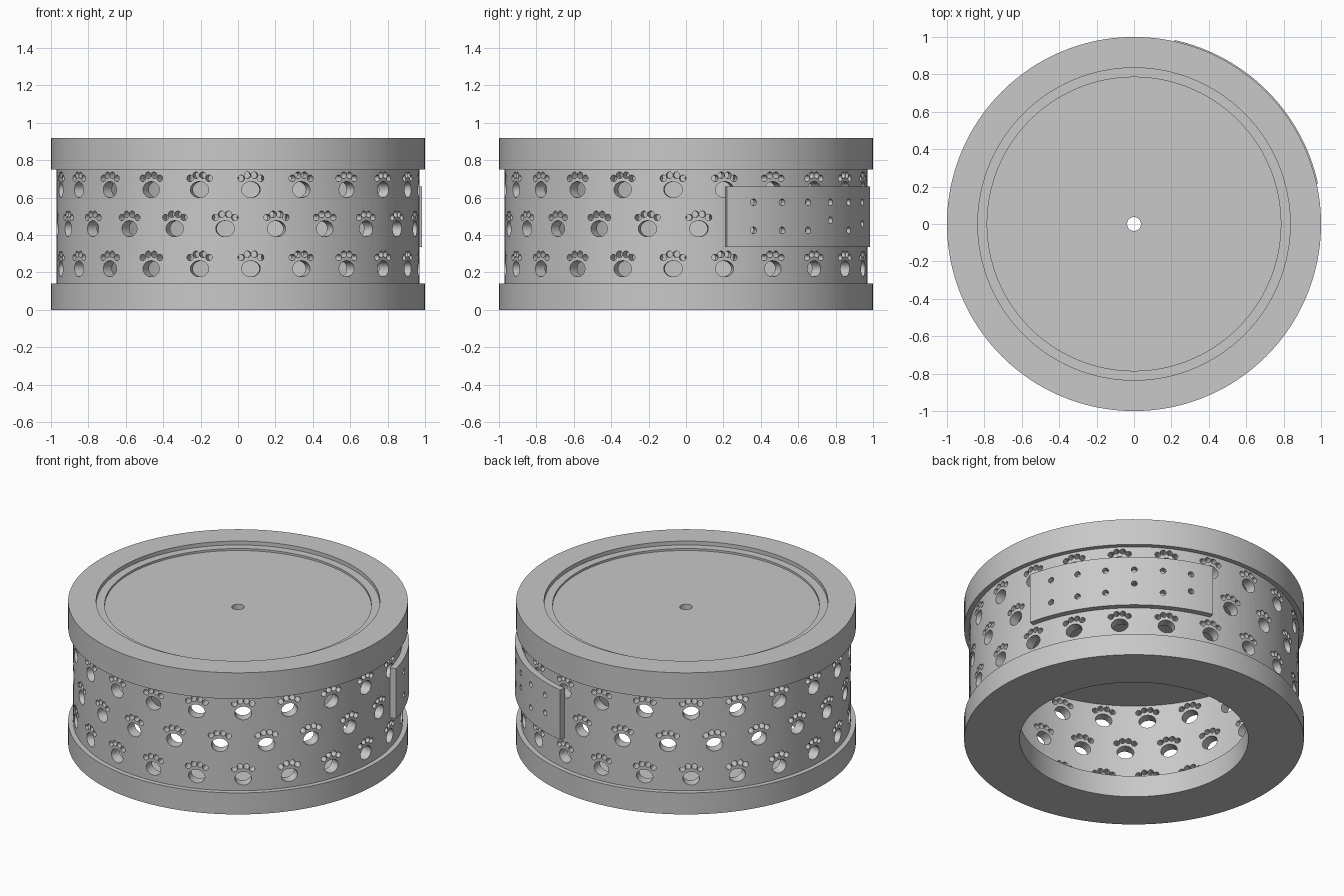
import bpy, bmesh, math
from mathutils import Matrix

if "Cube" in bpy.data.objects:
    bpy.data.objects.remove(bpy.data.objects["Cube"])

grey = bpy.data.materials.new("plain_grey")
grey.use_nodes = True
COLOUR = (0.58, 0.58, 0.58, 1)
grey.diffuse_color = COLOUR
grey.node_tree.nodes["Principled BSDF"].inputs["Base Color"].default_value = COLOUR


def make_object(name, bm):
    bmesh.ops.recalc_face_normals(bm, faces=bm.faces)
    mesh = bpy.data.meshes.new(name)
    bm.to_mesh(mesh)
    bm.free()
    mesh.materials.append(grey)
    obj = bpy.data.objects.new(name, mesh)
    bpy.context.collection.objects.link(obj)
    return obj


def revolve(name, profile, start=0, end=360, steps=160):
    """Sweep a closed (radius, z) profile around the z axis."""
    bm = bmesh.new()
    full = end - start == 360
    rings = []
    for i in range(steps if full else steps + 1):
        a = math.radians(start + (end - start) * i / steps)
        rings.append([bm.verts.new((r * math.cos(a), r * math.sin(a), z))
                      for r, z in profile])
    n = len(profile)
    for i in range(steps):
        a, b = rings[i], rings[(i + 1) % len(rings)]
        for j in range(n):
            k = (j + 1) % n
            bm.faces.new((a[j], b[j], b[k], a[k]))
    if not full:
        bm.faces.new(rings[0])
        bm.faces.new(rings[-1])
    return make_object(name, bm)


def band(r_in, r_out, z_low, z_high):
    return [(r_in, z_low), (r_out, z_low), (r_out, z_high), (r_in, z_high)]


def add_pin(bm, angle, side, z, half_w, half_h, radius, depth, segments):
    """Elliptical pin pointing outward at the given angle."""
    m = (Matrix.Rotation(math.radians(angle), 4, 'Z')
         @ Matrix.Translation((radius, side, z))
         @ Matrix.Rotation(math.pi / 2, 4, 'Y')
         @ Matrix.Diagonal((half_h, half_w, 1, 1)))
    bmesh.ops.create_cone(bm, cap_ends=True, segments=segments, radius1=1,
                          radius2=1, depth=depth, matrix=m)


def cut(obj, cutter):
    mod = obj.modifiers.new("holes", 'BOOLEAN')
    mod.operation = 'DIFFERENCE'
    mod.solver = 'EXACT'
    mod.object = cutter
    bpy.context.view_layer.objects.active = obj
    bpy.ops.object.modifier_apply(modifier=mod.name)
    bpy.data.objects.remove(cutter)


# Base ring with a wide opening
base = revolve("base_ring", band(0.673, 1, 0, 0.14))

# Lid with a stepped recess and a small centre hole
lid = revolve("lid", [(0.037, 0.75), (1, 0.75), (1, 0.92), (0.835, 0.92),
                      (0.835, 0.895), (0.785, 0.895), (0.785, 0.882),
                      (0.037, 0.882)])

# Side wall pierced by three staggered rows of paw shapes
wall = revolve("side_wall", band(0.905, 0.97, 0.14, 0.75))
PAWS = 22
STEP = 360 / PAWS
bm = bmesh.new()
for row, z in enumerate((0.22, 0.434, 0.643)):
    shift = -STEP / 4 if row == 1 else STEP / 4
    for i in range(PAWS):
        angle = -90 + shift + i * STEP
        add_pin(bm, angle, 0, z, 0.05, 0.043, 0.94, 0.3, 24)
        for side, up in ((0.052, 0.06), (0.0185, 0.077)):
            for s in (-side, side):
                add_pin(bm, angle, s, z + up, 0.0175, 0.0175, 0.94, 0.3, 14)
cut(wall, make_object("paw_cutter", bm))

# Curved plate on the side with small round holes
plate = revolve("curved_plate", band(0.968, 1.007, 0.335, 0.66), 12.5, 77.5, 32)
bm = bmesh.new()
for col in range(6):
    low = {3: 0.48, 5: 0.46}.get(col, 0.425)
    for z in (0.575, low):
        add_pin(bm, 21 + 9.7 * col, 0, z, 0.018, 0.018, 1, 0.2, 14)
cut(plate, make_object("plate_cutter", bm))

# Smooth the round sides and keep the rims sharp
for obj in (base, lid, wall, plate):
    bpy.ops.object.select_all(action='DESELECT')
    obj.select_set(True)
    bpy.context.view_layer.objects.active = obj
    bpy.ops.object.shade_smooth_by_angle(angle=math.radians(30))
